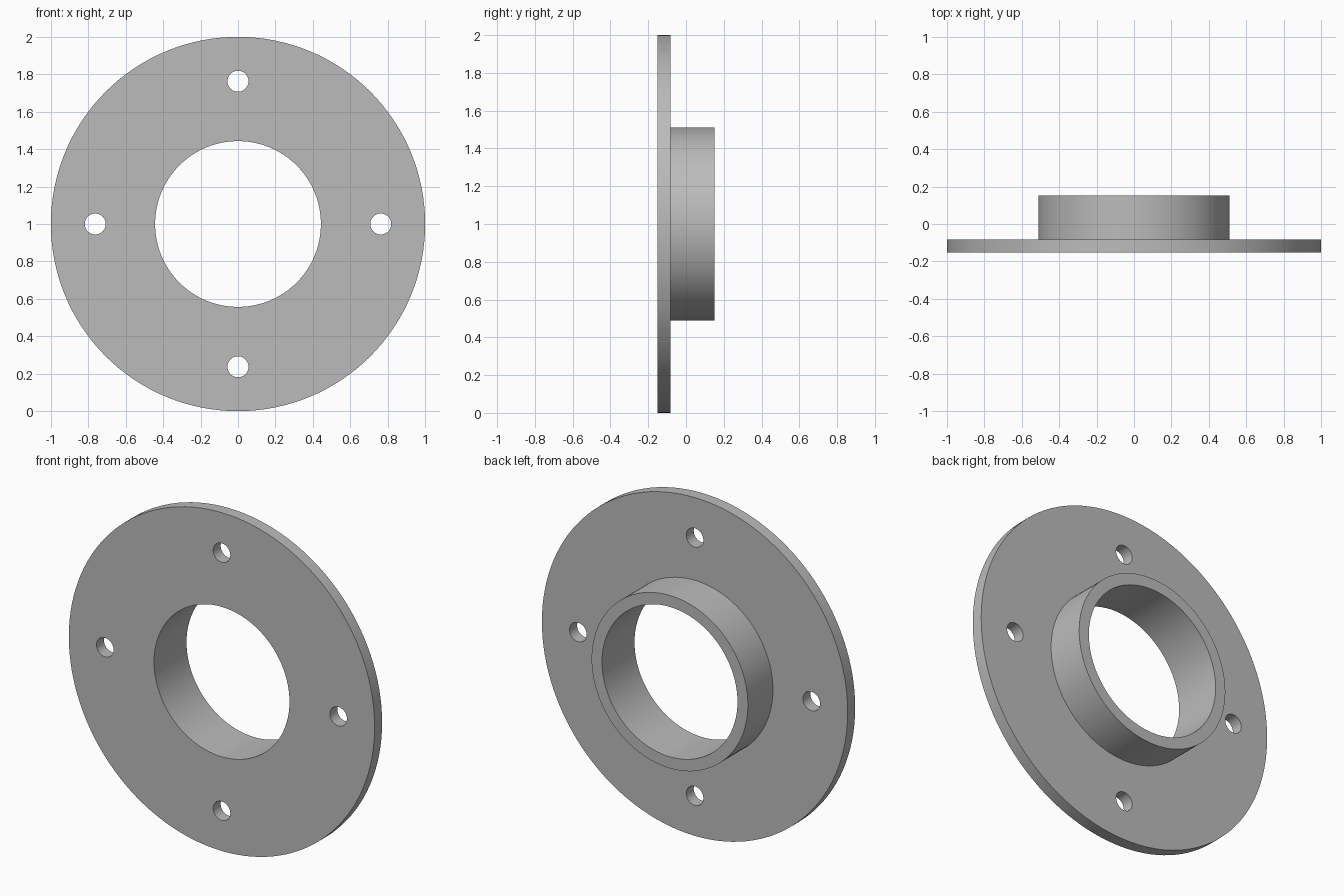
import bpy, bmesh
from math import pi, radians, sin, cos
from mathutils import Matrix, Vector

cube = bpy.data.objects.get("Cube")
if cube:
    bpy.data.objects.remove(cube, do_unlink=True)

CENTRE = Vector((0, 0, 1))
FRONT, STEP, BACK = -0.152, -0.082, 0.152
BORE_R, COLLAR_R, FLANGE_R = 0.443, 0.511, 1.0
HOLE_R, HOLE_CIRCLE_R = 0.056, 0.763
SEGMENTS = 128

steel = bpy.data.materials.new("plain_grey")
steel.use_nodes = True
grey = (0.5, 0.5, 0.5, 1)
steel.diffuse_color = grey
steel.node_tree.nodes["Principled BSDF"].inputs["Base Color"].default_value = grey


def add_object(name, bm):
    bmesh.ops.recalc_face_normals(bm, faces=bm.faces)
    mesh = bpy.data.meshes.new(name)
    bm.to_mesh(mesh)
    bm.free()
    mesh.materials.append(steel)
    obj = bpy.data.objects.new(name, mesh)
    obj.location = CENTRE
    bpy.context.collection.objects.link(obj)
    return obj


# Flange and collar: one stepped profile (radius, y) turned about the y axis
profile = [(BORE_R, FRONT), (FLANGE_R, FRONT), (FLANGE_R, STEP),
           (COLLAR_R, STEP), (COLLAR_R, BACK), (BORE_R, BACK)]
bm = bmesh.new()
verts = [bm.verts.new((0, y, r)) for r, y in profile]
edges = [bm.edges.new((a, b)) for a, b in zip(verts, verts[1:] + verts[:1])]
bmesh.ops.spin(bm, geom=verts + edges, cent=(0, 0, 0), axis=(0, 1, 0),
               angle=2 * pi, steps=SEGMENTS, use_merge=True)
bmesh.ops.remove_doubles(bm, verts=bm.verts, dist=1e-5)
flange = add_object("collar_flange", bm)

# Four bolt hole cutters
bm = bmesh.new()
for i in range(4):
    a = i * pi / 2
    place = Matrix.Translation((HOLE_CIRCLE_R * cos(a), (FRONT + STEP) / 2,
                                HOLE_CIRCLE_R * sin(a)))
    bmesh.ops.create_cone(bm, cap_ends=True, segments=48, radius1=HOLE_R,
                          radius2=HOLE_R, depth=0.2,
                          matrix=place @ Matrix.Rotation(pi / 2, 4, 'X'))
cutter = add_object("bolt_hole_cutter", bm)
cutter.hide_render = True

# Drill the holes and keep the rims sharp
drill = flange.modifiers.new("bolt_holes", 'BOOLEAN')
drill.operation = 'DIFFERENCE'
drill.solver = 'EXACT'
drill.object = cutter
bpy.ops.object.select_all(action='DESELECT')
flange.select_set(True)
bpy.context.view_layer.objects.active = flange
bpy.ops.object.modifier_apply(modifier=drill.name)
bpy.data.objects.remove(cutter, do_unlink=True)
bpy.ops.object.shade_smooth_by_angle(angle=radians(30))
